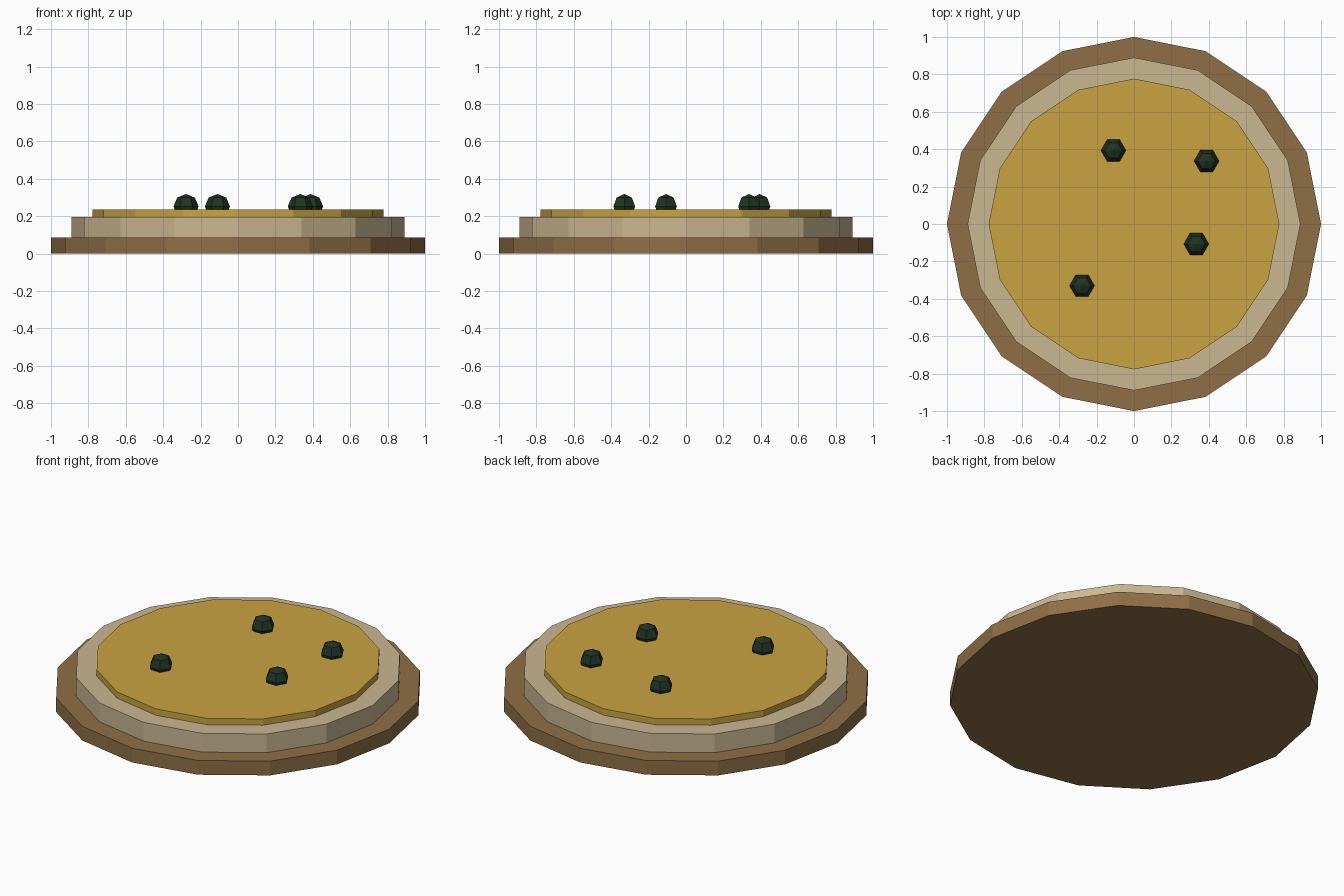
import bpy, bmesh, math

if "Cube" in bpy.data.objects:
    bpy.data.objects.remove(bpy.data.objects["Cube"])


def material(name, rgb):
    """Flat colour from sRGB 0-255 values."""
    mat = bpy.data.materials.new(name)
    lin = [((c / 255 + 0.055) / 1.055) ** 2.4 for c in rgb]
    mat.diffuse_color = (*lin, 1)
    mat.use_nodes = True
    mat.node_tree.nodes["Principled BSDF"].inputs["Base Color"].default_value = mat.diffuse_color
    return mat


def lathe(name, profile, sides, mat, location=(0, 0, 0)):
    """Flat-shaded turned solid; profile is (radius, z) from bottom to top, radius 0 at both ends."""
    bm = bmesh.new()
    rings = []
    for r, z in profile:
        n = sides if r else 1
        rings.append([bm.verts.new((r * math.cos(math.tau * i / n),
                                    r * math.sin(math.tau * i / n), z)) for i in range(n)])
    for low, high in zip(rings, rings[1:]):
        for i in range(sides):
            j = (i + 1) % sides
            quad = [low[i % len(low)], low[j % len(low)], high[j % len(high)], high[i % len(high)]]
            bm.faces.new(list(dict.fromkeys(quad)))
    mesh = bpy.data.meshes.new(name)
    bm.to_mesh(mesh)
    bm.free()
    mesh.materials.append(mat)
    obj = bpy.data.objects.new(name, mesh)
    obj.location = location
    bpy.context.collection.objects.link(obj)


def disc(name, radius, z0, z1, mat):
    lathe(name, [(0, z0), (radius, z0), (radius, z1), (0, z1)], 16, mat)


# stacked discs
disc("board", 1.0, 0.0, 0.085, material("wood brown", (143, 111, 70)))
disc("crust", 0.89, 0.085, 0.197, material("pale dough", (203, 183, 146)))
disc("cheese", 0.777, 0.197, 0.235, material("cheese yellow", (201, 164, 65)))

# olives: low-poly spheres half sunk in the cheese
olive = material("dark olive green", (31, 51, 36))
R = 0.067
ball = [(0, -R), (R * math.sqrt(0.5), -R * math.sqrt(0.5)), (R, 0),
        (R * math.sqrt(0.5), R * math.sqrt(0.5)), (0, R)]
for k, (x, y) in enumerate([(-0.11, 0.393), (0.388, 0.337), (0.333, -0.107), (-0.278, -0.33)]):
    lathe(f"olive_{k + 1}", ball, 6, olive, (x, y, 0.252))
